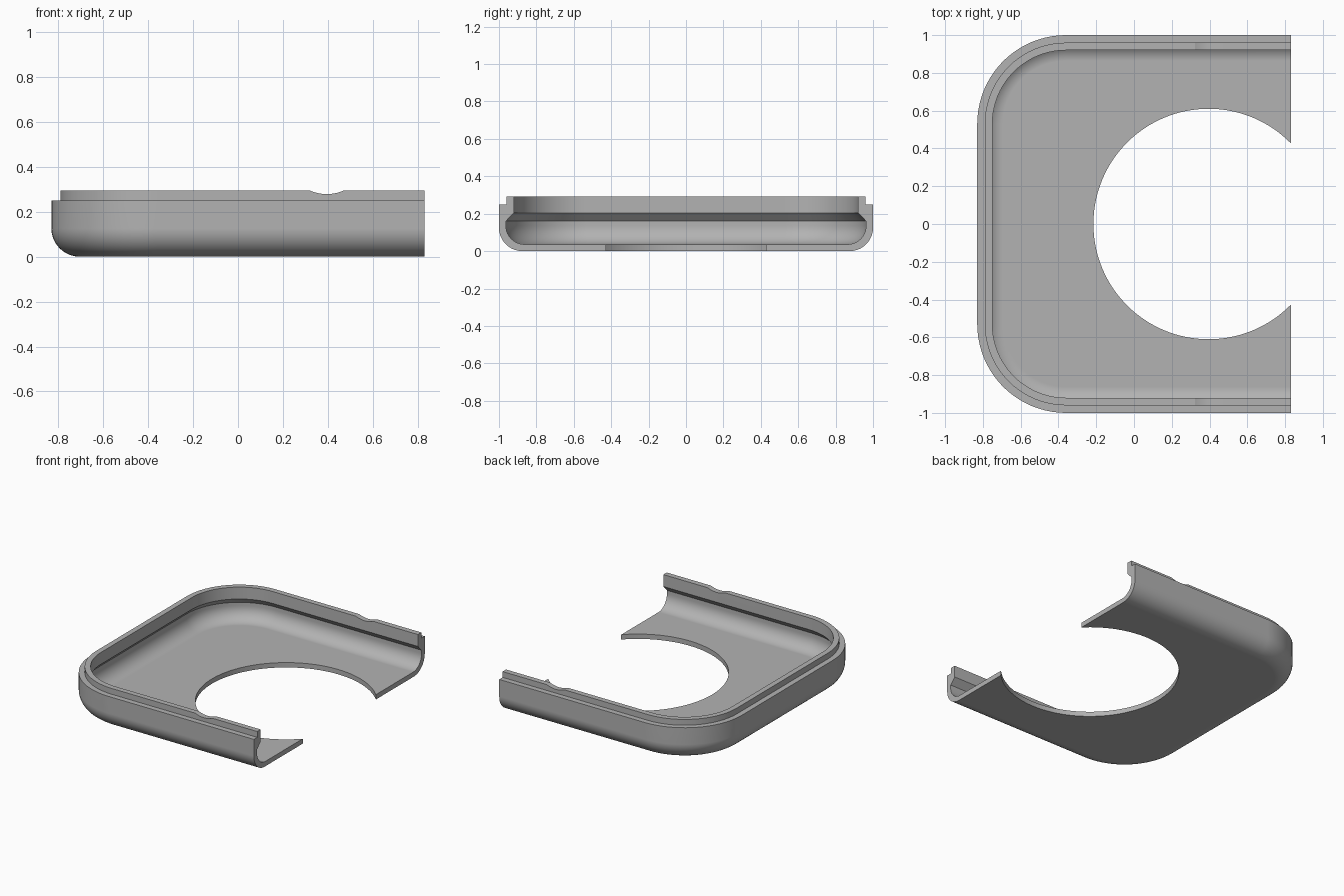
import bpy, bmesh, math

cube = bpy.data.objects.get("Cube")
if cube:
    bpy.data.objects.remove(cube, do_unlink=True)

HALF_X, HALF_Y, CORNER = 0.83, 1.0, 0.47
FLOOR = 0.036

grey = bpy.data.materials.new("plain grey")
grey.use_nodes = True
colour = (0.45, 0.45, 0.45, 1)
grey.diffuse_color = colour
grey.node_tree.nodes["Principled BSDF"].inputs["Base Color"].default_value = colour


def fillet(inset, z, radius, start, end, steps=10):
    """Arc of (inset, height) points around a centre."""
    angles = [math.radians(start + (end - start) * i / steps) for i in range(steps + 1)]
    return [(inset - radius * math.cos(a), z + radius * math.sin(a)) for a in angles]


def outline(inset, steps=20):
    """Open path around three sides, with two rounded corners."""
    r = CORNER - inset
    cx, cy = -HALF_X + CORNER, HALF_Y - CORNER
    points = [(HALF_X, HALF_Y - inset)]
    for side, first in ((1, 90), (-1, 180)):
        for i in range(steps + 1):
            a = math.radians(first + 90 * i / steps)
            points.append((cx + r * math.cos(a), side * cy + r * math.sin(a)))
    return points + [(HALF_X, inset - HALF_Y)]


def make_object(name, bm):
    bmesh.ops.recalc_face_normals(bm, faces=bm.faces)
    mesh = bpy.data.meshes.new(name)
    bm.to_mesh(mesh)
    bm.free()
    mesh.materials.append(grey)
    obj = bpy.data.objects.new(name, mesh)
    bpy.context.collection.objects.link(obj)
    return obj


def cylinder(name, radius, depth, location, rotation=(0, 0, 0)):
    bpy.ops.mesh.primitive_cylinder_add(vertices=128, radius=radius, depth=depth,
                                        location=location, rotation=rotation)
    obj = bpy.context.object
    obj.name = name
    obj.hide_render = True
    obj.data.materials.append(grey)
    return obj


# Wall section: outer fillet, stepped rim, inner ledge, inner fillet
section = fillet(0.125, 0.125, 0.125, -90, 0)
section += [(0, 0.25), (0.04, 0.25), (0.04, 0.293), (0.08, 0.293),
            (0.08, 0.205), (0.037, 0.16)]
section += fillet(0.137, FLOOR + 0.1, 0.1, 0, -90)

# Tray shell swept around the outline
bm = bmesh.new()
loops = [[bm.verts.new((x, y, z)) for x, y in outline(d)] for d, z in section]
for low, high in zip(loops, loops[1:]):
    for i in range(len(low) - 1):
        bm.faces.new((low[i], low[i + 1], high[i + 1], high[i]))
bm.faces.new(loops[0])
bm.faces.new(loops[-1])
bm.faces.new([l[0] for l in loops] + [l[-1] for l in reversed(loops)])
tray = make_object("tray_shell", bm)

# Round floor opening and shallow rim notches
cutters = [
    cylinder("floor_opening_cutter", 0.61, 0.3, (0.395, 0, 0)),
    cylinder("rim_notch_cutter", 0.184, 3, (0.395, 0, 0.278 + 0.184), (math.pi / 2, 0, 0)),
]
bpy.ops.object.select_all(action="DESELECT")
tray.select_set(True)
bpy.context.view_layer.objects.active = tray
for cutter in cutters:
    mod = tray.modifiers.new(cutter.name, "BOOLEAN")
    mod.operation = "DIFFERENCE"
    mod.solver = "EXACT"
    mod.object = cutter
    bpy.ops.object.modifier_apply(modifier=mod.name)
    bpy.data.objects.remove(cutter, do_unlink=True)

# Smooth fillets, crisp steps and flat floor
bpy.ops.object.shade_smooth_by_angle(angle=math.radians(30))
normals = tray.modifiers.new("flat floor shading", "WEIGHTED_NORMAL")
normals.keep_sharp = True
